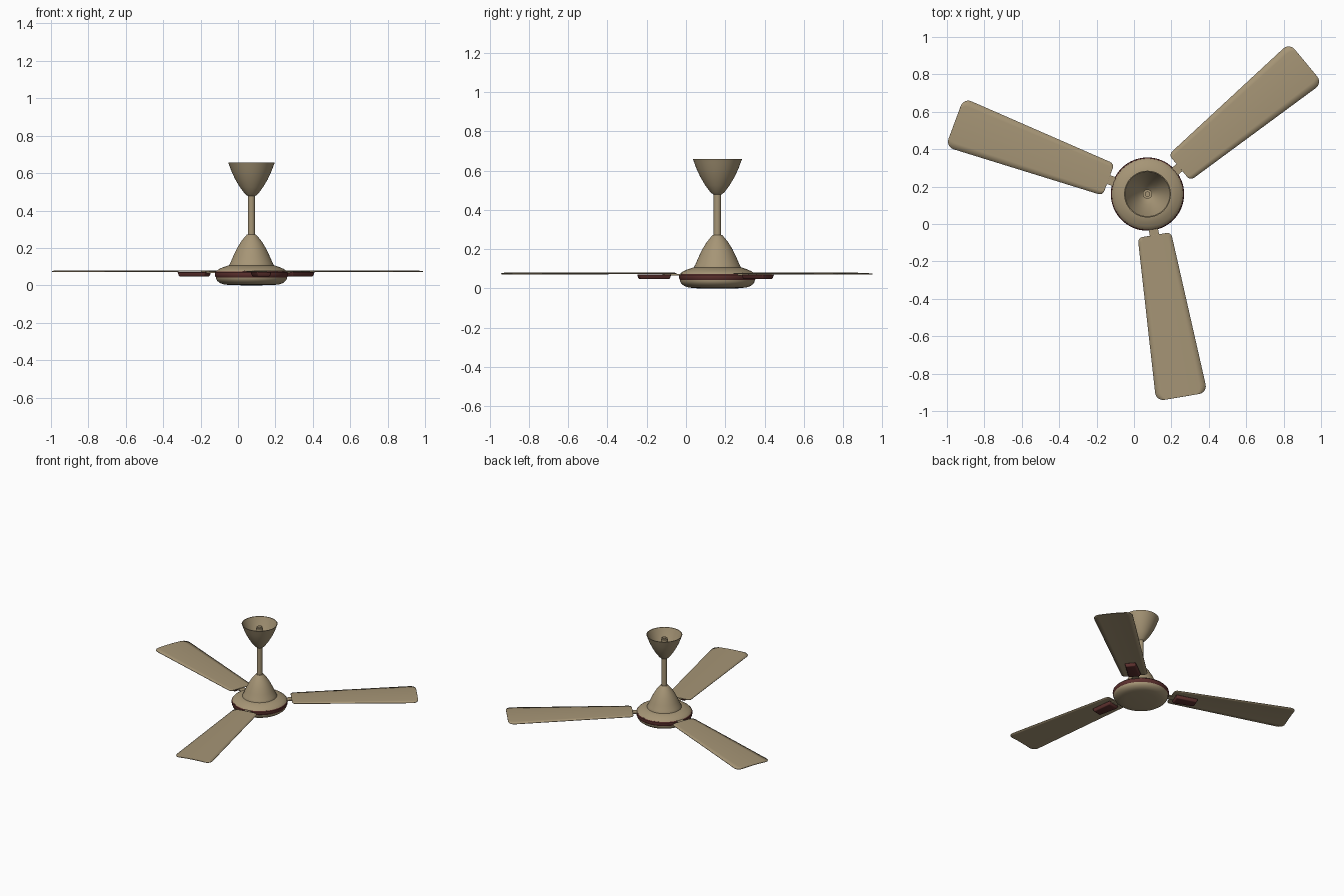
import bpy, bmesh, math
from mathutils import Matrix

if "Cube" in bpy.data.objects:
    bpy.data.objects.remove(bpy.data.objects["Cube"])

CX, CY = 0.072, 0.16            # hub axis
ANGLES = [-80.4, 39.6, 159.6]   # blade directions


def material(name, rgb):
    m = bpy.data.materials.new(name)
    m.diffuse_color = (*rgb, 1)
    m.use_nodes = True
    m.node_tree.nodes["Principled BSDF"].inputs["Base Color"].default_value = m.diffuse_color
    return m


TAN = material("tan", (0.38, 0.30, 0.18))
RED = material("dark_red_brown", (0.11, 0.03, 0.027))


def finish(name, bm, mat, angle=35):
    bmesh.ops.remove_doubles(bm, verts=bm.verts, dist=1e-5)
    bmesh.ops.recalc_face_normals(bm, faces=bm.faces)
    me = bpy.data.meshes.new(name)
    bm.to_mesh(me)
    bm.free()
    me.materials.append(mat)
    ob = bpy.data.objects.new(name, me)
    bpy.context.collection.objects.link(ob)
    bpy.ops.object.select_all(action='DESELECT')
    ob.select_set(True)
    bpy.context.view_layer.objects.active = ob
    bpy.ops.object.shade_smooth_by_angle(angle=math.radians(angle))
    return ob


def lathe(name, profile, mat, closed=False, n=64):
    """Spin an (r, z) profile about the hub axis."""
    bm = bmesh.new()
    vs = [bm.verts.new((r, 0, z)) for r, z in profile]
    es = [bm.edges.new(p) for p in zip(vs, vs[1:])]
    if closed:
        es.append(bm.edges.new((vs[-1], vs[0])))
    bmesh.ops.spin(bm, geom=vs + es, cent=(0, 0, 0), axis=(0, 0, 1),
                   angle=2 * math.pi, steps=n)
    bmesh.ops.dissolve_degenerate(bm, dist=1e-6, edges=bm.edges)
    ob = finish(name, bm, mat)
    ob.location = (CX, CY, 0)
    return ob


# Ceiling canopy: open cup with a thin wall
outer = [(0.021, 0.478), (0.036, 0.49), (0.062, 0.525), (0.087, 0.567),
         (0.107, 0.61), (0.118, 0.64), (0.125, 0.658)]
inner = [(max(r - 0.005, 0.016), z + (0.004 if z < 0.64 else 0))
         for r, z in reversed(outer)]
lathe("canopy", outer + inner, TAN, closed=True)

# Down rod with its hanger knob inside the canopy
lathe("down_rod", [(0, 0.25), (0.019, 0.25), (0.019, 0.60), (0, 0.60)], TAN, n=32)
lathe("hanger_knob", [(0, 0.595), (0.025, 0.595), (0.025, 0.628),
                      (0.014, 0.628), (0.014, 0.638), (0, 0.638)], TAN, n=32)

# Motor housing: bell, flange, trim ring and lower bowl
lathe("motor_bell", [(0, 0.272), (0.024, 0.272), (0.033, 0.262), (0.055, 0.235),
                     (0.078, 0.197), (0.098, 0.155), (0.113, 0.12), (0.122, 0.104),
                     (0.122, 0.08), (0, 0.08)], TAN)
lathe("motor_flange", [(0, 0.106), (0.125, 0.106), (0.15, 0.098), (0.172, 0.088),
                       (0.187, 0.078), (0.191, 0.072), (0, 0.072)], TAN)
lathe("trim_ring", [(0, 0.074), (0.190, 0.074), (0.195, 0.069), (0.196, 0.06),
                    (0.194, 0.048), (0.188, 0.040), (0, 0.040)], RED)
lathe("lower_bowl", [(0, 0.042), (0.190, 0.042), (0.189, 0.034), (0.182, 0.023),
                     (0.168, 0.012), (0.148, 0.005), (0.11, 0.001), (0, 0)], TAN)


def place(ob, deg):
    ob.matrix_world = (Matrix.Translation((CX, CY, 0))
                       @ Matrix.Rotation(math.radians(deg), 4, 'Z'))


def blade():
    """Tapered sheet with rounded corners and a slight camber, along +x."""
    r0, r1, w0, w1, ra, rb = 0.222, 1.10, 0.09, 0.139, 0.025, 0.045
    arc = [1 - math.cos(math.radians(a)) for a in range(0, 91, 15)]
    rows = ([r0 + ra * t for t in arc] + [0.45, 0.65, 0.85]
            + [r1 - rb * t for t in reversed(arc)])
    bm = bmesh.new()
    grid = []
    for r in rows:
        h = w0 + (w1 - w0) * (r - r0) / (r1 - r0)
        for d, rad in ((r - r0, ra), (r1 - r, rb)):
            if d < rad:
                h -= rad - math.sqrt(max(rad * rad - (rad - d) ** 2, 0))
        grid.append([bm.verts.new((r, h * u / 4, 0.076 - 0.006 * (h * u / 4 / w1) ** 2))
                     for u in range(-4, 5)])
    for a, b in zip(grid, grid[1:]):
        for i in range(8):
            bm.faces.new((a[i], b[i], b[i + 1], a[i + 1]))
    ob = finish("blade", bm, TAN)
    mod = ob.modifiers.new("thickness", 'SOLIDIFY')
    mod.thickness = 0.004
    mod.offset = -1
    return ob


def block(name, mat, x0, x1, h0, h1, z0, z1, inset=0.0, bevel=0.0):
    """Tapered block whose underside is drawn in by inset."""
    bm = bmesh.new()
    bmesh.ops.create_cube(bm, size=2)
    for v in bm.verts:
        e = v.co.x > 0
        low = inset if v.co.z < 0 else 0
        h = (h1 if e else h0) - low
        v.co = ((x1 - low) if e else (x0 + low), h * v.co.y, z1 if v.co.z > 0 else z0)
    if bevel:
        bmesh.ops.bevel(bm, geom=list(bm.edges), offset=bevel, segments=3,
                        profile=0.5, affect='EDGES')
    return finish(name, bm, mat)


# Three blades, each with a neck plate and an underside bracket
for i, deg in enumerate(ANGLES, 1):
    parts = (blade(),
             block("blade_neck", TAN, 0.17, 0.28, 0.025, 0.025, 0.066, 0.073),
             block("blade_bracket", RED, 0.245, 0.41, 0.048, 0.04, 0.047, 0.072,
                   inset=0.008, bevel=0.006))
    for ob in parts:
        ob.name = f"{ob.name.split('.')[0]}_{i}"
        place(ob, deg)
